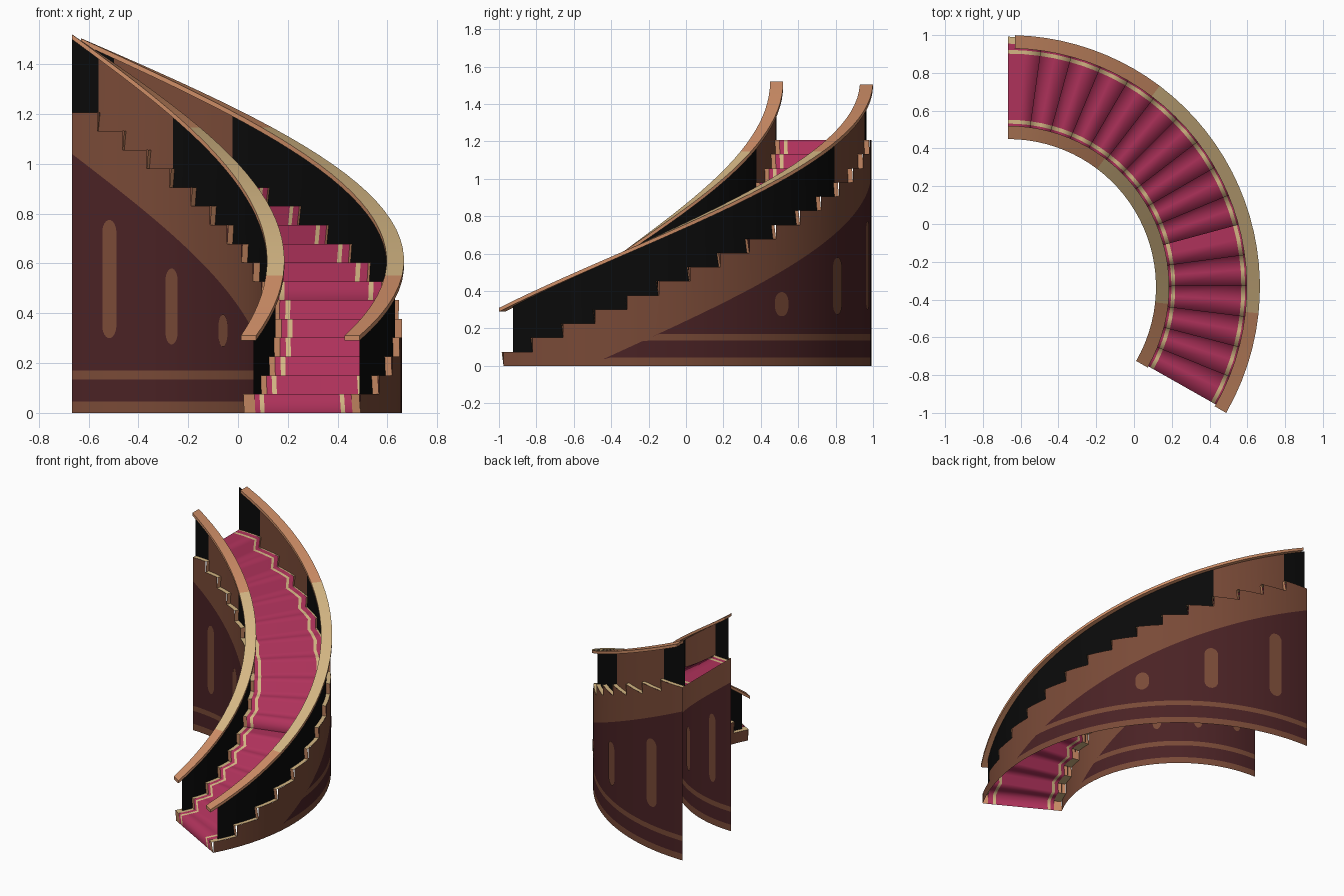
import bpy, math

if "Cube" in bpy.data.objects:
    bpy.data.objects.remove(bpy.data.objects["Cube"])

CX, CY = -2 / 3, -1 / 3          # centre of the curve
N, A0, A1 = 16, -29.0, 90.0      # steps and angle range
DA, RISE = (A1 - A0) / N, 1.207 / N
R_IN, R_OUT = 0.79, 1.325        # side wall radii


def mat(name, c):
    m = bpy.data.materials.new(name)
    m.diffuse_color = (*c, 1)
    m.use_nodes = True
    m.node_tree.nodes["Principled BSDF"].inputs["Base Color"].default_value = m.diffuse_color
    return m


MATS = [mat("brown_wood", (0.19, 0.068, 0.038)),
        mat("dark_panel", (0.068, 0.016, 0.018)),
        mat("orange_wood", (0.62, 0.27, 0.135)),
        mat("tan_wood", (0.66, 0.47, 0.23)),
        mat("carpet_magenta", (0.43, 0.032, 0.105)),
        mat("black", (0.003, 0.003, 0.003))]
BROWN, DARK, ORANGE, TAN, CARPET, BLACK = range(6)


def pol(r, a, z):
    t = math.radians(a)
    return (CX + r * math.cos(t), CY + r * math.sin(t), z)


def build(name, faces, smooth=0):
    """faces: list of (points, colour); merges shared and repeated points"""
    index, verts, polys, cols = {}, [], [], []
    for pts, c in faces:
        ids = []
        for p in pts:
            key = tuple(round(v, 5) for v in p)
            if key not in index:
                index[key] = len(verts)
                verts.append(p)
            if index[key] not in ids:
                ids.append(index[key])
        if len(ids) > 2:
            polys.append(ids)
            cols.append(c)
    me = bpy.data.meshes.new(name)
    me.from_pydata(verts, [], polys)
    used = sorted(set(cols))
    for u in used:
        me.materials.append(MATS[u])
    for p, c in zip(me.polygons, cols):
        p.material_index = used.index(c)
    me.update()
    ob = bpy.data.objects.new(name, me)
    bpy.context.collection.objects.link(ob)
    if smooth:
        bpy.context.view_layer.objects.active = ob
        ob.select_set(True)
        bpy.ops.object.shade_smooth_by_angle(angle=math.radians(smooth))
        ob.select_set(False)
    return ob


def steps_strip(name, radii, riser_cols, tread_cols, smooth=0):
    """stepped sheet: leaning riser (small nosing) and tread for each step"""
    faces = []
    for k in range(N):
        a, z = A0 + k * DA, k * RISE
        nose = a - 0.5
        nxt = a + DA
        prof = [(a, z), (nose, z + RISE), ((nose + nxt) / 2, z + RISE), (nxt, z + RISE)]
        for i in range(3):
            (pa, pz), (qa, qz) = prof[i], prof[i + 1]
            for j in range(len(radii) - 1):
                r0, r1 = radii[j], radii[j + 1]
                faces.append(([pol(r0, pa, pz), pol(r1, pa, pz), pol(r1, qa, qz), pol(r0, qa, qz)],
                              (tread_cols if i else riser_cols)[j]))
    build(name, faces, smooth)


# carpeted steps with two gold stripes, and wooden step ends
cc = [CARPET, TAN, CARPET, TAN, CARPET]
steps_strip("carpet_steps", [0.842, 0.865, 0.885, 1.235, 1.255, 1.288], cc, cc, 120)
steps_strip("inner_step_ends", [R_IN, 0.842], [ORANGE], [TAN])
steps_strip("outer_step_ends", [1.288, R_OUT], [ORANGE], [TAN])


def slope(a):
    return max(0.0, 1.04 - 0.0106 * (90 - a))


def side_wall(name, r, outward):
    """curved wall: dark panels framed by brown bands, stepped top"""
    faces, sub = [], 4
    for k in range(N):
        top = (k + 1) * RISE
        for s in range(sub):
            a = A0 + (k + s / sub) * DA
            b = a + DA / sub
            lev = [[0] + [min(h, slope(t)) for h in (0.045, 0.135, 0.17)] + [slope(t), top]
                   for t in (a, b)]
            for i, c in enumerate((BROWN, DARK, BROWN, DARK, BROWN)):
                q = [pol(r, a, lev[0][i]), pol(r, b, lev[1][i]),
                     pol(r, b, lev[1][i + 1]), pol(r, a, lev[0][i + 1])]
                faces.append((q if outward else q[::-1], c))
    build(name, faces, 30)


def ovals(name, r):
    """rounded upright plates on both sides of a wall"""
    faces = []
    for a, z0, z1 in ((39.5, 0.265, 0.395), (59.4, 0.275, 0.58), (79, 0.3, 0.775)):
        for d in (-0.004, 0.004):
            pts = []
            for i in range(20):
                t = 2 * math.pi * (i + 0.5) / 20
                cap = min(0.05, (z1 - z0) / 2)
                mid = z1 - cap if math.sin(t) > 0 else z0 + cap
                pts.append(pol(r + d, a + 2.1 * (r < 1 and 1.0 or 0.95) * math.cos(t),
                               mid + cap * math.sin(t)))
            faces.append((pts if d > 0 else pts[::-1], BROWN))
    build(name, faces)


def balustrade(name, r, outward):
    """thin panel between the steps and the rail"""
    faces, sub = [], 4
    for k in range(N):
        for s in range(sub):
            a = A0 + (k + s / sub) * DA
            b = a + DA / sub
            if b <= -27:
                continue
            q = [pol(r, a, (k + 1) * RISE), pol(r, b, (k + 1) * RISE),
                 pol(r, b, rail_z(b) - 0.015), pol(r, a, rail_z(a) - 0.015)]
            faces.append((q if outward else q[::-1], BROWN if 12 <= k < 15 else BLACK))
    build(name, faces, 30)


def rail_z(a):
    return 0.31 + 1.21 * (a + 30) / 120


def handrail(name, r0, r1, end):
    """swept flat rail, lighter on top along the middle"""
    cuts = [-30 + 24 * i / 6 for i in range(6)] + [-6 + 59 * i / 16 for i in range(16)] \
        + [53 + (end - 53) * i / 10 for i in range(11)]

    def ring(a):
        z = rail_z(a)
        return [pol(r0, a, z), pol(r1, a, z), pol(r1, a, z - 0.02), pol(r0, a, z - 0.02)]
    faces = [(ring(cuts[0])[::-1], ORANGE), (ring(cuts[-1]), ORANGE)]
    for a, b in zip(cuts, cuts[1:]):
        p, q = ring(a), ring(b)
        for i in range(4):
            j = (i + 1) % 4
            light = i == 0 and -6.1 < a < 52.9
            faces.append(([p[i], p[j], q[j], q[i]], TAN if light else ORANGE))
    build(name, faces, 30)


# both sides of the staircase
for side, wall_r, panel_r, rail_r, end, out in (
        ("inner", R_IN, 0.818, 0.783, 90, False),
        ("outer", R_OUT, 1.298, 1.2633, 88.4, True)):
    side_wall(side + "_side_wall", wall_r, out)
    ovals(side + "_wall_ovals", wall_r)
    balustrade(side + "_balustrade", panel_r, out)
    handrail(side + "_handrail", rail_r, rail_r + 0.07, end)
